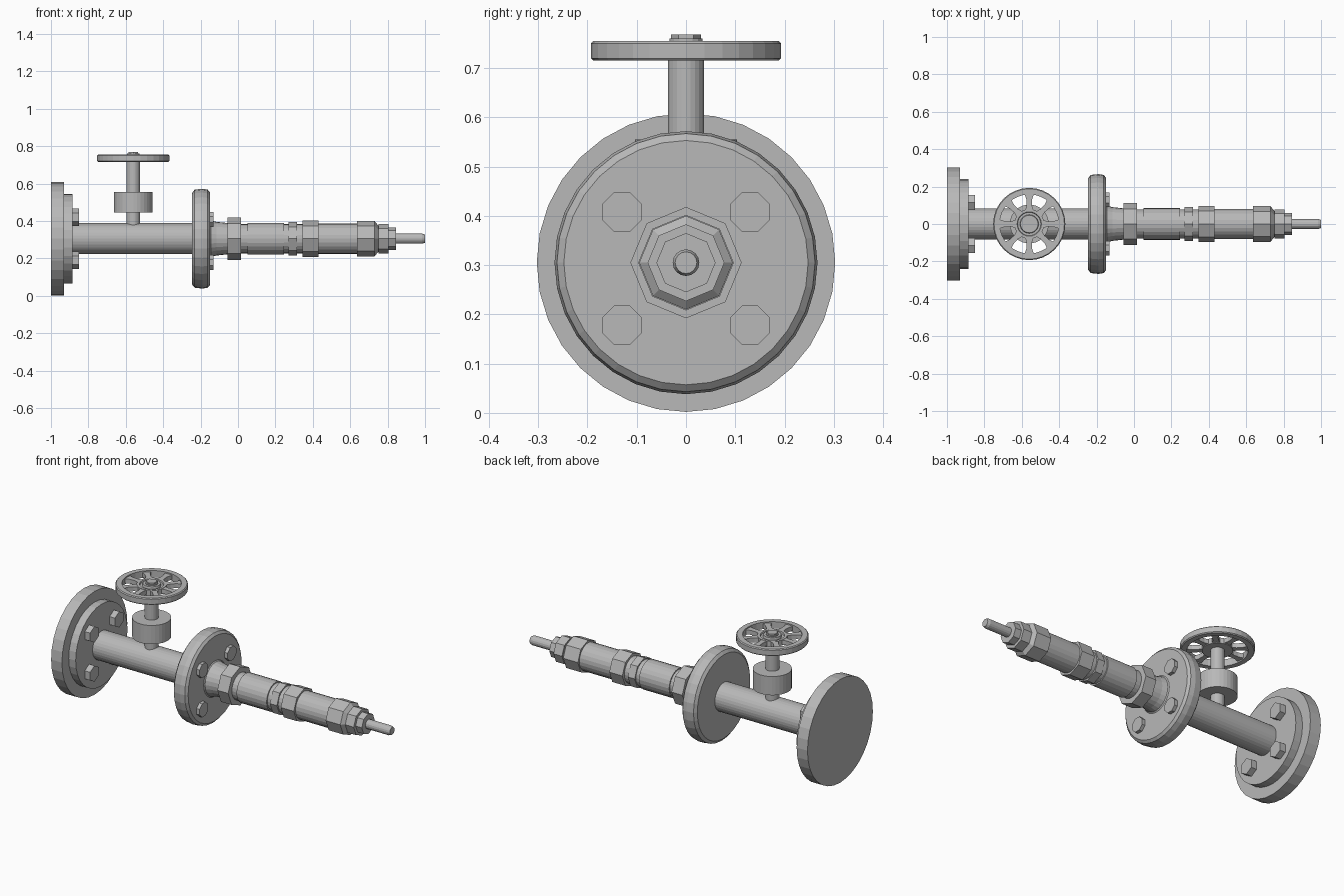
import bpy, bmesh, math
from mathutils import Matrix, Vector

if "Cube" in bpy.data.objects:
    bpy.data.objects.remove(bpy.data.objects["Cube"])

AXIS_Z = 0.305     # height of the pipe centre line
VALVE_X = -0.56    # position of the hand valve

metal = bpy.data.materials.new("grey metal")
metal.diffuse_color = (0.48, 0.48, 0.48, 1)
metal.use_nodes = True
metal.node_tree.nodes["Principled BSDF"].inputs["Base Color"].default_value = metal.diffuse_color


def finish(name, bm):
    bmesh.ops.recalc_face_normals(bm, faces=bm.faces)
    me = bpy.data.meshes.new(name)
    bm.to_mesh(me)
    bm.free()
    me.materials.append(metal)
    ob = bpy.data.objects.new(name, me)
    bpy.context.collection.objects.link(ob)
    return ob


def turned(name, profile, sides=32, origin=(0, 0, AXIS_Z), up=False, phase=0.0, closed=False):
    """Turn a profile of (distance along axis, radius) around x, or z if up."""
    bm = bmesh.new()
    rings = []
    for d, r in profile:
        ring = []
        for i in range(sides):
            a = 2 * math.pi * i / sides + phase
            u, v = r * math.sin(a), r * math.cos(a)
            co = Vector((u, v, d)) if up else Vector((d, u, v))
            ring.append(bm.verts.new(co + Vector(origin)))
        rings.append(ring)
    pairs = list(zip(rings, rings[1:]))
    if closed:
        pairs.append((rings[-1], rings[0]))
    else:
        bm.faces.new(rings[0])
        bm.faces.new(rings[-1])
    for a, b in pairs:
        for i in range(sides):
            j = (i + 1) % sides
            bm.faces.new((a[i], a[j], b[j], b[i]))
    return finish(name, bm)


def cyl(name, x0, x1, r, sides=32):
    return turned(name, [(x0, r), (x1, r)], sides)


# inlet flange: wide plate and raised plate
cyl("inlet_plate", -1.0, -0.93, 0.303)
cyl("inlet_raised_plate", -0.931, -0.885, 0.24)

# main pipe
cyl("main_pipe", -0.89, -0.24, 0.083)

# middle flange with bevelled rim
turned("middle_flange", [(-0.245, 0.245), (-0.232, 0.262), (-0.19, 0.267),
                         (-0.162, 0.262), (-0.15, 0.248)])

# bolt heads, four on each flange
for sy in (-1, 1):
    for sz in (-1, 1):
        turned("inlet_bolt", [(-0.89, 0.047), (-0.85, 0.047)], 6,
               (0, sy * 0.115, AXIS_Z + sz * 0.115))
        turned("middle_bolt", [(-0.16, 0.043), (-0.13, 0.043)], 8,
               (0, sy * 0.13, AXIS_Z + sz * 0.115 - 0.012), phase=math.pi / 8)

# flared neck behind the middle flange
turned("flared_neck", [(-0.155, 0.11), (-0.145, 0.098), (-0.115, 0.09),
                       (-0.05, 0.083)], 24)

# coupling pipes
cyl("coupling_core", -0.06, 0.44, 0.078, 24)
cyl("first_sleeve", 0.05, 0.245, 0.085, 24)
cyl("second_sleeve", 0.42, 0.65, 0.081, 24)

# octagonal nuts
for name, x0, x1, r in (("large_nut", -0.055, 0.015, 0.113),
                        ("thin_nut", 0.27, 0.315, 0.09),
                        ("middle_nut", 0.345, 0.43, 0.097),
                        ("gland_nut", 0.75, 0.805, 0.078),
                        ("small_nut", 0.80, 0.845, 0.06)):
    cyl(name, x0, x1, r, 8)
turned("tapered_nut", [(0.635, 0.095), (0.73, 0.095), (0.758, 0.06)], 8)

# end rod with a bevelled tip
turned("end_rod", [(0.84, 0.027), (0.985, 0.027), (1.0, 0.022)], 16)

# valve stem and collar
base = (VALVE_X, 0, 0)
turned("valve_stem", [(0.36, 0.037), (0.735, 0.037)], 24, base, True)
turned("valve_collar", [(0.445, 0.104), (0.555, 0.104)], 32, base, True)

# hand wheel: rim, hub with groove, nut and spokes
turned("wheel_rim", [(0.715, 0.158), (0.715, 0.188), (0.72, 0.193), (0.75, 0.193),
                     (0.755, 0.188), (0.755, 0.158)], 32, base, True, closed=True)
turned("wheel_hub", [(0.718, 0.08), (0.75, 0.08), (0.75, 0.065), (0.742, 0.062),
                     (0.742, 0.05), (0.755, 0.047)], 24, base, True)
turned("wheel_washer", [(0.75, 0.034), (0.76, 0.034)], 16, base, True)
turned("wheel_nut", [(0.755, 0.03), (0.768, 0.03)], 6, base, True)

bm = bmesh.new()
outline = [(0.07, 0.022), (0.10, 0.014), (0.13, 0.015), (0.165, 0.026)]
outline = outline + [(r, -w) for r, w in reversed(outline)]
for k in range(8):
    turn = Matrix.Translation(base) @ Matrix.Rotation(math.pi / 4 * k, 4, 'Z')
    low = [bm.verts.new(turn @ Vector((r, w, 0.722))) for r, w in outline]
    top = [bm.verts.new(turn @ Vector((r, w, 0.748))) for r, w in outline]
    bm.faces.new(low)
    bm.faces.new(top)
    for i in range(len(outline)):
        j = (i + 1) % len(outline)
        bm.faces.new((low[i], low[j], top[j], top[i]))
finish("wheel_spokes", bm)
